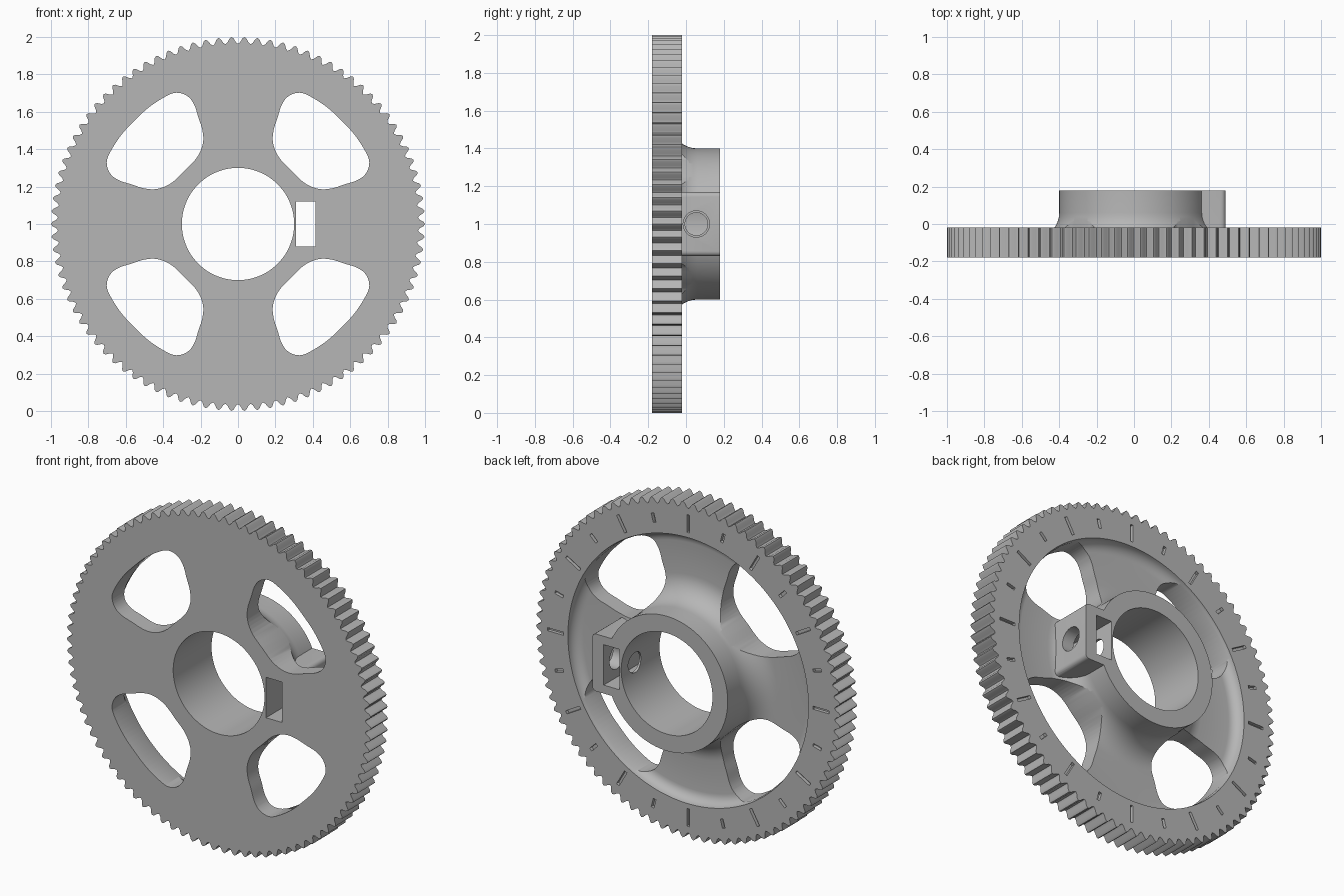
import bpy, bmesh
from math import sin, cos, pi, radians
from mathutils import Matrix, Vector

if "Cube" in bpy.data.objects:
    bpy.data.objects.remove(bpy.data.objects["Cube"], do_unlink=True)

TEETH = 90
TOOTH = [1.0, 0.992, 0.972, 0.963, 0.972, 0.992]   # radii across one tooth
FRONT, RIM, FLOOR, BACK = -0.18, -0.02, -0.08, 0.18
CENTRE = Vector((0, 0, 1))

grey = bpy.data.materials.new("plain grey")
grey.use_nodes = True
grey.diffuse_color = (0.47, 0.47, 0.47, 1)
grey.node_tree.nodes["Principled BSDF"].inputs["Base Color"].default_value = grey.diffuse_color


def make(name, bm):
    bmesh.ops.recalc_face_normals(bm, faces=bm.faces)
    mesh = bpy.data.meshes.new(name)
    bm.to_mesh(mesh)
    bm.free()
    mesh.materials.append(grey)
    ob = bpy.data.objects.new(name, mesh)
    bpy.context.collection.objects.link(ob)
    return ob


def box(bm, lo, hi, turn=0):
    lo, hi = Vector(lo), Vector(hi)
    m = (Matrix.Translation(CENTRE) @ Matrix.Rotation(turn, 4, 'Y')
         @ Matrix.Translation((lo + hi) / 2) @ Matrix.Diagonal((*(hi - lo), 1)))
    return bmesh.ops.create_cube(bm, size=1, matrix=m)["verts"]


def combine(target, tool, operation):
    mod = target.modifiers.new(operation, 'BOOLEAN')
    mod.object, mod.operation, mod.solver = tool, operation, 'EXACT'
    bpy.context.view_layer.objects.active = target
    bpy.ops.object.modifier_apply(modifier=mod.name)
    bpy.data.objects.remove(tool, do_unlink=True)


def arc(cx, cy, r, a0, a1, n):
    steps = [radians(a0 + (a1 - a0) * i / n) for i in range(n + 1)]
    return [(cx + r * cos(a), cy + r * sin(a)) for a in steps]


# Wheel: one closed profile (radius, y) turned about the axle, toothed at the edge
profile = [(0.3, FRONT), (1, FRONT), (1, RIM)]
profile += arc(0.73, RIM, 0.06, 0, -90, 6)
profile += arc(0.54, FLOOR + 0.14, 0.14, -90, -180, 10)
profile += [(0.4, BACK), (0.3, BACK)]
bm = bmesh.new()
count = TEETH * len(TOOTH)
rings = []
for k in range(count):
    a = 2 * pi * k / count
    ring = []
    for r, y in profile:
        r = TOOTH[k % len(TOOTH)] if r == 1 else r
        ring.append(bm.verts.new((r * cos(a), y, 1 + r * sin(a))))
    rings.append(ring)
for k in range(count):
    p, q = rings[k - 1], rings[k]
    for j in range(len(profile)):
        bm.faces.new((p[j - 1], p[j], q[j], q[j - 1]))
wheel = make("gear_wheel", bm)

# Clamp block on the side of the hub, with softened outer edges
bm = bmesh.new()
box(bm, (0.355, -0.15, -0.17), (0.49, BACK, 0.17))
edges = [e for e in bm.edges if all(v.co.x > 0.45 for v in e.verts)
         and abs(e.verts[0].co.y - e.verts[1].co.y) > 0.1]
bmesh.ops.bevel(bm, geom=edges, offset=0.025, segments=4, profile=0.5, affect='EDGES')
combine(wheel, make("clamp_block", bm), 'UNION')

# Four windows: half an outline, mirrored on the diagonal and smoothed
half = [(0.286, 0.286), (0.22, 0.355), (0.188, 0.43), (0.19, 0.5), (0.212, 0.57),
        (0.235, 0.64), (0.272, 0.685), (0.33, 0.702), (0.39, 0.68), (0.475, 0.625), (0.553, 0.553)]
outline = [Vector(p) for p in half + [(v, u) for u, v in half[-2:0:-1]]]
smooth = []
n = len(outline)
for i in range(n):
    a, b, c, d = (outline[(i + s) % n] for s in (-1, 0, 1, 2))
    for t in (0, 0.25, 0.5, 0.75):
        smooth.append(0.5 * (2 * b + (c - a) * t + (2 * a - 5 * b + 4 * c - d) * t ** 2
                             + (3 * b - a - 3 * c + d) * t ** 3))
bm = bmesh.new()
for sx in (1, -1):
    for sz in (1, -1):
        face = bm.faces.new([bm.verts.new((sx * p.x, -0.3, 1 + sz * p.y)) for p in smooth])
        new = bmesh.ops.extrude_face_region(bm, geom=[face])["geom"]
        bmesh.ops.translate(bm, vec=(0, 0.6, 0),
                            verts=[v for v in new if isinstance(v, bmesh.types.BMVert)])
combine(wheel, make("window_cutter", bm), 'DIFFERENCE')

# Nut slot through the block
bm = bmesh.new()
box(bm, (0.31, -0.4, -0.12), (0.415, 0.4, 0.12))
combine(wheel, make("slot_cutter", bm), 'DIFFERENCE')

# Set screw hole, wider outside the slot than inside
for radius, x0, x1 in ((0.07, 0.4, 0.6), (0.06, 0.2, 0.405)):
    bm = bmesh.new()
    bmesh.ops.create_cone(bm, cap_ends=True, segments=40, radius1=radius, radius2=radius,
                          depth=x1 - x0, matrix=Matrix.Translation(((x0 + x1) / 2, 0.055, 1))
                          @ Matrix.Rotation(pi / 2, 4, 'Y'))
    combine(wheel, make("screw_cutter", bm), 'DIFFERENCE')

# Engraved ticks round the back of the rim, long and short in turn
bm = bmesh.new()
for k in range(24):
    inner, outer = ((0.82, 0.925), (0.85, 0.905))[k % 2]
    box(bm, (inner, RIM - 0.02, -0.009), (outer, RIM + 0.05, 0.009), k * pi / 12)
combine(wheel, make("tick_cutter", bm), 'DIFFERENCE')

bpy.ops.object.select_all(action='DESELECT')
wheel.select_set(True)
bpy.context.view_layer.objects.active = wheel
bpy.ops.object.shade_smooth_by_angle(angle=radians(28))
